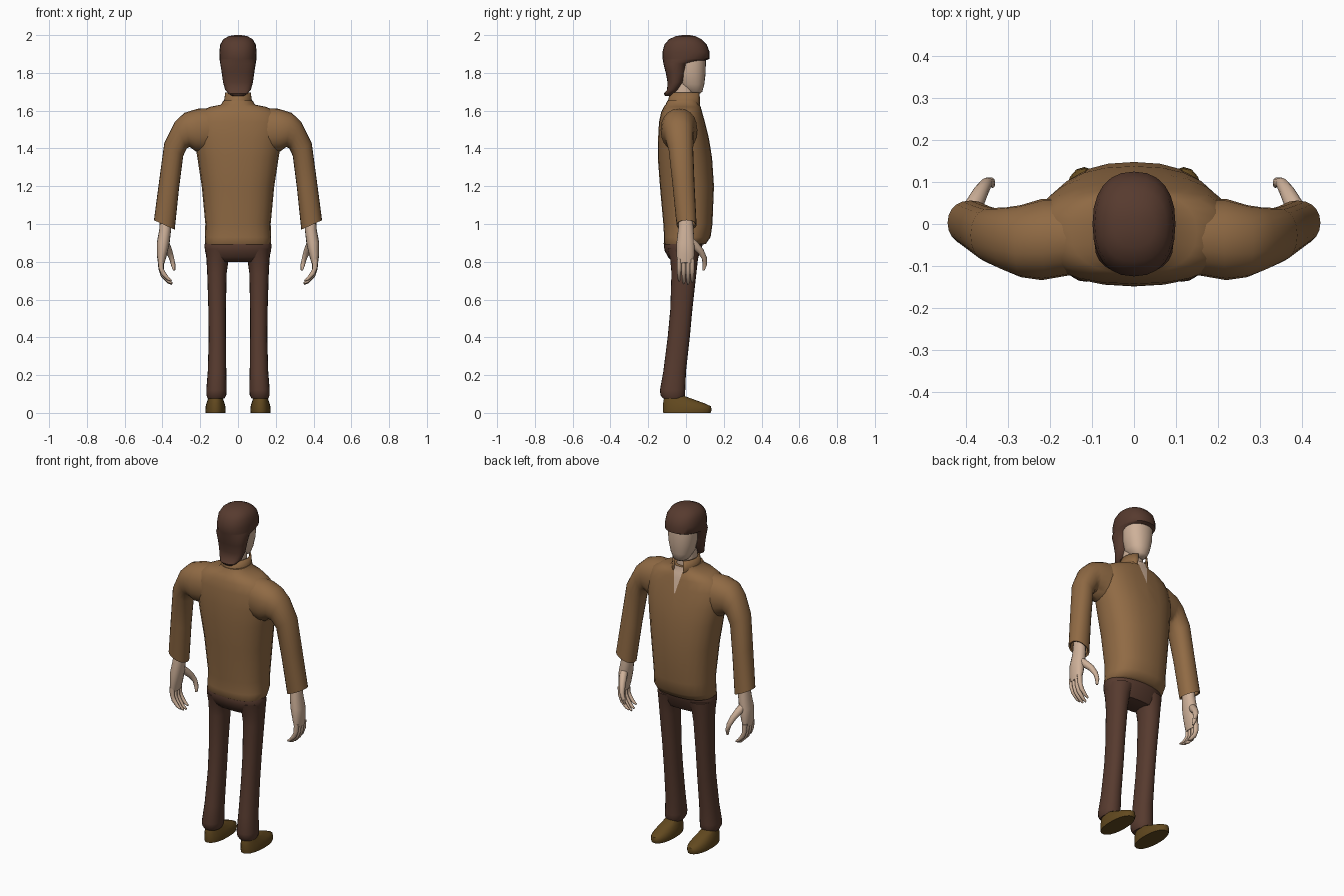
import bpy, bmesh, math
from mathutils import Vector

def material(name, rgb):
    m = bpy.data.materials.new(name)
    m.diffuse_color = (*rgb, 1)
    return m

SHIRT = material("shirt tan", (0.28, 0.145, 0.058))
BROWN = material("dark brown", (0.095, 0.043, 0.028))
SKIN = material("skin", (0.62, 0.44, 0.32))
SHOE = material("shoe brown", (0.125, 0.068, 0.014))

def finish(name, bm, mats, mirror=False, angle=50):
    bmesh.ops.recalc_face_normals(bm, faces=bm.faces)
    me = bpy.data.meshes.new(name)
    bm.to_mesh(me)
    bm.free()
    for m in mats:
        me.materials.append(m)
    for p in me.polygons:
        p.use_smooth = True
    me.set_sharp_from_angle(angle=math.radians(angle))
    ob = bpy.data.objects.new(name, me)
    bpy.context.collection.objects.link(ob)
    if mirror:
        ob.modifiers.new("mirror", 'MIRROR')
    return ob

def spow(v, p):
    return math.copysign(abs(v) ** p, v)

def skin_rings(bm, rings, closed=True):
    """Bridge point rings with quads and cap both ends."""
    vs = [[bm.verts.new(p) for p in r] for r in rings]
    n = len(vs[0])
    for a, b in zip(vs, vs[1:]):
        for i in range(n if closed else n - 1):
            j = (i + 1) % n
            bm.faces.new((a[i], a[j], b[j], b[i]))
    if closed:
        bm.faces.new(vs[0])
        bm.faces.new(vs[-1])

def ring(xa, za, xb, zb, y0, y1, seg, power):
    """Rounded ring between two points in the xz plane, spanning y0..y1."""
    pts = []
    for i in range(seg):
        t = 2 * math.pi * i / seg
        c, s = spow(math.cos(t), 2 / power), spow(math.sin(t), 2 / power)
        pts.append(Vector(((xa + xb) / 2 + c * (xb - xa) / 2, (y0 + y1) / 2 + s * (y1 - y0) / 2,
                           (za + zb) / 2 + c * (zb - za) / 2)))
    return pts

def loft(bm, rows, seg=24, power=2.2):
    skin_rings(bm, [ring(*r, seg, power) for r in rows])

def stack(rows):
    """Centred rows: z, half width, back y, front y."""
    return [(-w, z, w, z, y0, y1) for z, w, y0, y1 in rows]

def side(rows):
    """Offset level rows: z, inner x, outer x, back y, front y."""
    return [(a, z, b, z, y0, y1) for z, a, b, y0, y1 in rows]

def tube(bm, pts, seg=10):
    """Tapered tube through x, y, z, radius points."""
    ps = [Vector(p[:3]) for p in pts]
    rings = []
    for i, p in enumerate(ps):
        d = ps[min(i + 1, len(ps) - 1)] - ps[max(i - 1, 0)]
        q = d.to_track_quat('Z', 'Y')
        rings.append([p + q @ Vector((math.cos(a), math.sin(a), 0)) * pts[i][3]
                      for a in (2 * math.pi * k / seg for k in range(seg))])
    skin_rings(bm, rings)

# Shirt body, with a V opening cut into the chest
bm = bmesh.new()
loft(bm, stack([(0.93, 0.14, -0.09, 0.07), (0.89, 0.168, -0.113, 0.085), (0.895, 0.174, -0.118, 0.105),
                (0.93, 0.176, -0.116, 0.13), (1.0, 0.173, -0.12, 0.14), (1.2, 0.192, -0.138, 0.148),
                (1.35, 0.215, -0.149, 0.138), (1.45, 0.232, -0.148, 0.122), (1.54, 0.235, -0.143, 0.1),
                (1.59, 0.21, -0.132, 0.086), (1.62, 0.15, -0.118, 0.078), (1.632, 0.09, -0.108, 0.072),
                (1.655, 0.076, -0.098, 0.068)]), power=2.4)
V_Z, V_SLOPE = 1.5, 0.22
for sx in (1, -1):
    fs = [f for f in bm.faces if f.calc_center_median().y > 0 and f.calc_center_median().z > 1.46]
    geom = set(fs) | {e for f in fs for e in f.edges} | {v for f in fs for v in f.verts}
    bmesh.ops.bisect_plane(bm, geom=list(geom), dist=1e-5, plane_co=(0, 0, V_Z),
                           plane_no=(sx, 0, -V_SLOPE))
for f in bm.faces:
    c = f.calc_center_median()
    if c.y > 0 and c.z > V_Z and abs(c.x) < V_SLOPE * (c.z - V_Z):
        f.material_index = 1
finish("shirt_body", bm, [SHIRT, SKIN])

# Sleeves, folded inward at the cuff
bm = bmesh.new()
loft(bm, [(0.15, 1.38, 0.13, 1.615, -0.12, 0.06), (0.225, 1.385, 0.215, 1.61, -0.134, 0.06),
          (0.255, 1.408, 0.285, 1.588, -0.127, 0.045), (0.272, 1.40, 0.335, 1.54, -0.112, 0.04),
          (0.29, 1.36, 0.39, 1.43, -0.092, 0.038), (0.312, 1.19, 0.416, 1.24, -0.072, 0.045),
          (0.335, 0.97, 0.445, 1.02, -0.05, 0.056), (0.345, 0.98, 0.435, 1.02, -0.042, 0.048),
          (0.335, 1.06, 0.425, 1.09, -0.042, 0.045)], seg=20)
finish("sleeves", bm, [SHIRT], mirror=True)

# Standing collar, open at the front
bm = bmesh.new()
rings = []
for z, w, y0, y1 in ((1.60, 0.08, -0.102, 0.084), (1.65, 0.074, -0.096, 0.083), (1.695, 0.068, -0.085, 0.08)):
    row = []
    for i in range(21):
        a = math.pi / 2 + 0.45 + (2 * math.pi - 0.9) * i / 20
        row.append(Vector((w * math.cos(a), (y0 + y1) / 2 + (y1 - y0) / 2 * math.sin(a), z)))
    rings.append(row)
skin_rings(bm, rings, closed=False)
collar = finish("collar", bm, [SHIRT])
solid = collar.modifiers.new("thickness", 'SOLIDIFY')
solid.thickness = 0.008

# Neck and face
bm = bmesh.new()
loft(bm, stack([(1.56, 0.055, -0.07, 0.05), (1.65, 0.052, -0.07, 0.05), (1.76, 0.05, -0.07, 0.04)]))
finish("neck", bm, [SKIN])
bm = bmesh.new()
loft(bm, stack([(1.688, 0.022, 0.02, 0.07), (1.70, 0.042, 0.0, 0.086), (1.74, 0.063, -0.04, 0.097),
                (1.80, 0.077, -0.05, 0.104), (1.86, 0.082, -0.05, 0.105), (1.92, 0.08, -0.05, 0.1)]))
finish("face", bm, [SKIN])

# Hair: nape flick, sides, fringe and crown
bm = bmesh.new()
loft(bm, stack([(1.677, 0.03, -0.11, -0.08), (1.69, 0.05, -0.118, -0.06), (1.71, 0.068, -0.1, -0.04),
                (1.75, 0.079, -0.098, -0.01), (1.80, 0.086, -0.107, 0.006), (1.85, 0.094, -0.12, 0.025),
                (1.868, 0.097, -0.122, 0.11), (1.875, 0.098, -0.124, 0.125), (1.91, 0.099, -0.125, 0.125),
                (1.95, 0.094, -0.114, 0.11), (1.978, 0.078, -0.09, 0.083), (1.994, 0.05, -0.055, 0.05),
                (2.0, 0.018, -0.02, 0.02)]), power=2.3)
finish("hair", bm, [BROWN])

# Hands: palm, four curled fingers and thumb
bm = bmesh.new()
loft(bm, [(0.355, 1.06, 0.41, 1.06, -0.035, 0.035), (0.354, 0.97, 0.417, 0.97, -0.042, 0.04),
          (0.362, 0.90, 0.43, 0.90, -0.05, 0.045), (0.378, 0.83, 0.43, 0.84, -0.05, 0.045),
          (0.39, 0.79, 0.424, 0.795, -0.045, 0.038)], seg=16)
for y, k in ((-0.036, 0.86), (-0.012, 0.97), (0.011, 1.0), (0.033, 0.9)):
    rows = []
    for xa, za, xb, zb, h in ((0.393, 0.81, 0.426, 0.815, 0.012), (0.393, 0.757, 0.421, 0.76, 0.012),
                              (0.383, 0.735, 0.407, 0.72, 0.011), (0.362, 0.702, 0.372, 0.685, 0.009),
                              (0.347, 0.688, 0.349, 0.677, 0.005)):
        xa, xb = (0.41 + (x - 0.41) * (1 + k) / 2 for x in (xa, xb))
        za, zb = (0.81 + (z - 0.81) * k for z in (za, zb))
        rows.append((xa, za, xb, zb, y - h, y + h))
    loft(bm, rows, seg=10, power=2)
tube(bm, [(0.395, 0.01, 0.925, 0.02), (0.382, 0.045, 0.89, 0.022), (0.365, 0.078, 0.855, 0.018),
          (0.352, 0.097, 0.82, 0.014), (0.343, 0.1, 0.785, 0.012), (0.338, 0.092, 0.755, 0.006)])
finish("hands", bm, [SKIN], mirror=True)

# Trousers: hips and legs
bm = bmesh.new()
loft(bm, stack([(0.94, 0.15, -0.1, 0.09), (0.89, 0.178, -0.117, 0.088), (0.86, 0.175, -0.114, 0.078),
                (0.825, 0.167, -0.095, 0.065), (0.80, 0.15, -0.07, 0.05)]))
finish("hips", bm, [BROWN])
bm = bmesh.new()
loft(bm, side([(0.87, 0.02, 0.172, -0.1, 0.075), (0.81, 0.05, 0.167, -0.083, 0.063),
               (0.74, 0.06, 0.163, -0.077, 0.055), (0.55, 0.064, 0.157, -0.083, 0.034),
               (0.40, 0.064, 0.155, -0.097, 0.02), (0.22, 0.062, 0.16, -0.12, 0.0),
               (0.12, 0.06, 0.168, -0.138, -0.004), (0.095, 0.062, 0.168, -0.135, -0.004),
               (0.076, 0.072, 0.16, -0.122, -0.014)]), seg=20)
finish("legs", bm, [BROWN], mirror=True)

# Shoes
bm = bmesh.new()
loft(bm, side([(0.0, 0.067, 0.172, -0.12, 0.13), (0.015, 0.065, 0.173, -0.122, 0.136),
               (0.035, 0.067, 0.171, -0.122, 0.132), (0.05, 0.071, 0.167, -0.121, 0.1),
               (0.07, 0.078, 0.16, -0.118, 0.045), (0.09, 0.085, 0.153, -0.11, -0.01)]), seg=20)
finish("shoes", bm, [SHOE], mirror=True)
